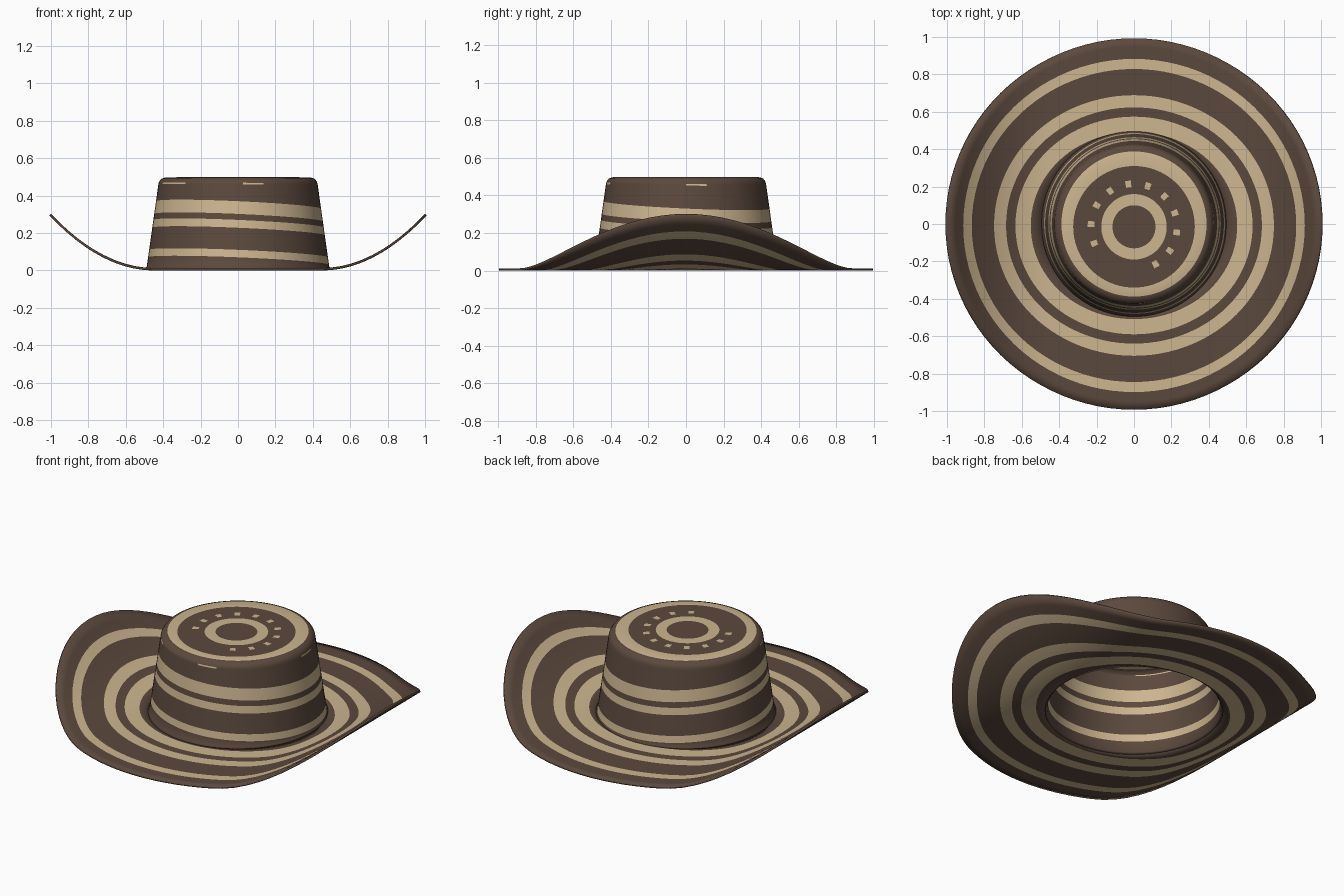
import bpy, bmesh
from math import sin, cos, pi

SEG = 96
DARK, TAN = 0, 1

old = bpy.data.objects.get("Cube")
if old:
    bpy.data.objects.remove(old)


def make_material(name, rgb):
    mat = bpy.data.materials.new(name)
    mat.use_nodes = True
    mat.diffuse_color = (*rgb, 1)
    mat.node_tree.nodes["Principled BSDF"].inputs["Base Color"].default_value = (*rgb, 1)
    return mat


materials = [make_material("dark brown straw", (0.105, 0.066, 0.047)),
             make_material("tan straw", (0.61, 0.465, 0.28))]


def bend(x):
    """Lift of the brim towards the left and right sides."""
    return 0.29 * (max(abs(x) - 0.45, 0) / 0.55) ** 2


def top_ring(r, z=0.498):
    return [(r * cos(a), r * sin(a) - 0.015, z) for a in angles]


def side_ring(height, tilt=0.02):
    """Ring on the tapered crown wall, tipped a little to the left and back."""
    ring = []
    for a in angles:
        z = height - tilt * (cos(a) + sin(a))
        r = 0.485 - 0.141 * (z - 0.04)
        ring.append((r * cos(a), r * sin(a), z))
    return ring


def round_ring(r, z):
    return [(r * cos(a), r * sin(a), z) for a in angles]


def brim_ring(r, stripe=True):
    """Ring on the brim; stripe edges are slightly oval."""
    ring = []
    for a in angles:
        wave = min(0.024, 0.085 * (1 - r)) * cos(2 * a) if stripe else 0
        x = (r + wave) * cos(a)
        y = (r + wave) * sin(a) * 0.993 - (0.008 if stripe else 0)
        ring.append((x, y, 0.012 + bend(x)))
    return ring


def make_shell(name, rings, bands, cap=False, spots=None):
    """Skin the rings from the centre outwards and give the skin thickness."""
    bm = bmesh.new()
    rows = [[bm.verts.new(p) for p in ring] for ring in rings]
    if cap:
        bm.faces.new(rows[0])
    for i, band in enumerate(bands):
        inner, outer = rows[i], rows[i + 1]
        for j in range(SEG):
            k = (j + 1) % SEG
            face = bm.faces.new((inner[j], outer[j], outer[k], inner[k]))
            face.material_index = band
            if spots and i in spots and spots[i](j):
                face.material_index = TAN
    mesh = bpy.data.meshes.new(name)
    bm.to_mesh(mesh)
    bm.free()
    obj = bpy.data.objects.new(name, mesh)
    bpy.context.collection.objects.link(obj)
    for mat in materials:
        mesh.materials.append(mat)
    solid = obj.modifiers.new("thickness", "SOLIDIFY")
    solid.thickness = 0.012
    solid.offset = -1
    bpy.ops.object.select_all(action="DESELECT")
    obj.select_set(True)
    bpy.context.view_layer.objects.active = obj
    bpy.ops.object.shade_smooth_by_angle(angle=pi / 4)
    return obj


angles = [2 * pi * j / SEG for j in range(SEG)]


# Crown: flat top with rings and a row of spots, then the banded wall
def top_spot(j):
    step = (j + 17) % SEG
    return step < 72 and step % 7 < 2


def wall_streak(j):
    return 53 <= j < 61 or 73 <= j < 77 or j < 4


crown_rings = [top_ring(r) for r in (0.115, 0.175, 0.212, 0.248, 0.325)]
crown_rings += [round_ring(0.388, 0.497), round_ring(0.41, 0.49), round_ring(0.422, 0.474)]
crown_rings += [side_ring(0.465, 0.004), side_ring(0.456, 0.004)]
crown_rings += [side_ring(z) for z in (0.35, 0.282, 0.25, 0.208, 0.09, 0.05)]
crown_rings += [round_ring(0.488, 0.02), round_ring(0.495, 0.013)]
crown_bands = [TAN, DARK, DARK, DARK, TAN, DARK, DARK, DARK, DARK, DARK,
               TAN, DARK, TAN, DARK, TAN, DARK, DARK]
make_shell("crown", crown_rings, crown_bands, cap=True,
           spots={2: top_spot, 8: wall_streak})

# Brim: striped disc curled up at both sides
brim_rings = [brim_ring(0.49, False)]
brim_rings += [brim_ring(r) for r in (0.528, 0.57, 0.61, 0.66, 0.725, 0.79, 0.855, 0.905)]
brim_rings += [brim_ring(0.955, False), brim_ring(1, False)]
brim_bands = [DARK, TAN, TAN, DARK, TAN, DARK, DARK, TAN, DARK, DARK]
make_shell("brim", brim_rings, brim_bands)
